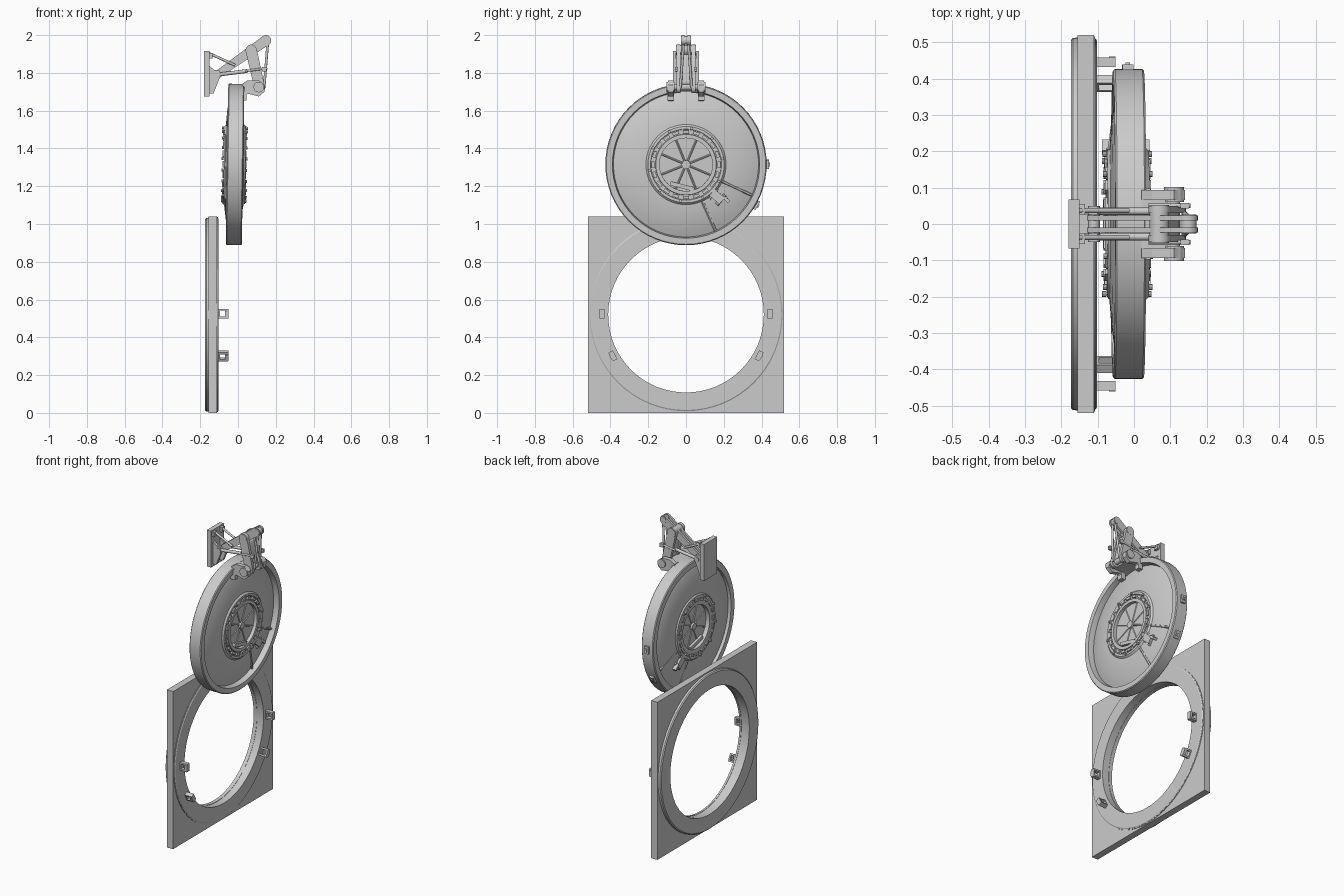
import bpy, bmesh, math
from mathutils import Matrix, Vector

if "Cube" in bpy.data.objects:
    bpy.data.objects.remove(bpy.data.objects["Cube"])

grey = bpy.data.materials.new("plain_grey")
grey.diffuse_color = (0.6, 0.6, 0.6, 1)
grey.use_nodes = True
grey.node_tree.nodes["Principled BSDF"].inputs["Base Color"].default_value = grey.diffuse_color
HZ = 1.315                                   # hatch centre height
TILT = Matrix.Translation((-0.002, 0, HZ)) @ Matrix.Rotation(math.radians(0.9), 4, 'Y')


def finish(name, bm, mat=None, smooth=True):
    bmesh.ops.recalc_face_normals(bm, faces=bm.faces)
    me = bpy.data.meshes.new(name)
    bm.to_mesh(me)
    bm.free()
    ob = bpy.data.objects.new(name, me)
    bpy.context.collection.objects.link(ob)
    me.materials.append(grey)
    if mat:
        ob.matrix_world = mat
    if smooth:
        bpy.ops.object.select_all(action='DESELECT')
        ob.select_set(True)
        bpy.context.view_layer.objects.active = ob
        bpy.ops.object.shade_smooth_by_angle(angle=math.radians(30))
    return ob


def lathe(name, profile, z=0, n=64, closed=True, mat=None):
    """Spin (x, r) points about the x axis; a third entry makes a square loop."""
    bm = bmesh.new()
    loops = []
    for p in profile:
        loop = []
        for i in range(n):
            a = 2 * math.pi * i / n
            c, s = math.cos(a), math.sin(a)
            r = p[1] / max(abs(c), abs(s)) if len(p) > 2 else p[1]
            loop.append(bm.verts.new((p[0], r * c, z + r * s)))
        loops.append(loop)
    pairs = list(zip(loops, loops[1:])) + ([(loops[-1], loops[0])] if closed else [])
    for a, b in pairs:
        for i in range(n):
            j = (i + 1) % n
            bm.faces.new((a[i], a[j], b[j], b[i]))
    if not closed:
        bm.faces.new(loops[0])
        bm.faces.new(loops[-1])
    return finish(name, bm, mat)


def box(name, centre, size, mat=None, turn=0):
    bm = bmesh.new()
    m = Matrix.Translation(centre) @ Matrix.Rotation(turn, 4, 'X') @ Matrix.Diagonal((*size, 1))
    bmesh.ops.create_cube(bm, size=1, matrix=m)
    return finish(name, bm, mat, False)


def rod(name, a, b, r, n=16, mat=None):
    a, b = Vector(a), Vector(b)
    d = b - a
    bm = bmesh.new()
    m = Matrix.Translation((a + b) / 2) @ d.to_track_quat('Z', 'Y').to_matrix().to_4x4()
    bmesh.ops.create_cone(bm, cap_ends=True, segments=n, radius1=r, radius2=r, depth=d.length, matrix=m)
    return finish(name, bm, mat)


def plate(name, pts, y, w):
    """Extrude an (x, z) outline along y."""
    bm = bmesh.new()
    f = bm.faces.new([bm.verts.new((x, y - w / 2, z)) for x, z in pts])
    ext = bmesh.ops.extrude_face_region(bm, geom=[f])
    bmesh.ops.translate(bm, vec=(0, w, 0), verts=[v for v in ext['geom'] if isinstance(v, bmesh.types.BMVert)])
    return finish(name, bm)


def link(name, a, b, ra, rb, y, w):
    """Arm with rounded ends between two pivots in the xz plane."""
    ang = math.atan2(b[1] - a[1], b[0] - a[0])
    pts = []
    for (cx, cz), r, start in ((a, ra, ang + math.pi / 2), (b, rb, ang - math.pi / 2)):
        for i in range(9):
            t = start + math.pi * i / 8
            pts.append((cx + r * math.cos(t), cz + r * math.sin(t)))
    return plate(name, pts, y, w)


def polar(r, deg, x):
    a = math.radians(deg)
    return (x, r * math.cos(a), r * math.sin(a))


# --- Square wall frame with round opening and raised rings
lathe("frame_slab", [(-0.155, 0.414), (-0.155, 0.52, 1), (-0.11, 0.52, 1), (-0.11, 0.414)], 0.52)
lathe("frame_front_ring", [(-0.115, 0.412), (-0.115, 0.511), (-0.106, 0.511), (-0.102, 0.505), (-0.102, 0.412)], 0.52)
lathe("frame_groove_lip", [(-0.112, 0.511), (-0.112, 0.516), (-0.107, 0.516), (-0.107, 0.511)], 0.52)
lathe("frame_back_ring", [(-0.15, 0.412), (-0.15, 0.514), (-0.168, 0.512), (-0.174, 0.506), (-0.174, 0.412)], 0.52)

# --- Hollow latch brackets on the frame
for s in (-1, 1):
    for y, z, tilt in ((0.445, 0.525, 0), (0.387, 0.302, -0.5)):
        m = Matrix.Translation((0, s * y, z)) @ Matrix.Rotation(s * tilt, 4, 'X')
        for dz in (-0.021, 0.021):
            box("latch_bracket_side", (-0.077, 0, dz), (0.05, 0.026, 0.01), m)
        box("latch_bracket_base", (-0.1, 0, 0), (0.008, 0.026, 0.05), m)
        box("latch_bracket_tip", (-0.056, 0, 0), (0.01, 0.026, 0.05), m)
        box("latch_hook", (-0.06, s * 0.01, 0), (0.018, 0.012, 0.03), m)

# --- Hatch: thick rim and domed shell
lathe("hatch_rim", [(-0.056, 0.386), (-0.056, 0.422), (-0.051, 0.427), (0.024, 0.427), (0.029, 0.422),
                    (0.029, 0.39), (0.0, 0.384), (-0.035, 0.384)], mat=TILT)
lathe("hatch_shell", [(-0.035, 0.388), (-0.05, 0.35), (-0.06, 0.28), (-0.066, 0.2), (-0.066, 0.14),
                      (0.032, 0.14), (0.032, 0.21), (0.026, 0.26), (0.015, 0.32), (0.002, 0.36), (-0.008, 0.388)], mat=TILT)

# --- Window: housing, glass, hub, spokes and bolts on both sides
lathe("window_housing", [(-0.073, 0.14), (-0.073, 0.2), (-0.06, 0.214), (0.028, 0.216), (0.042, 0.202),
                         (0.042, 0.188), (0.036, 0.186), (0.036, 0.162), (0.044, 0.16), (0.044, 0.14)], mat=TILT)
rod("window_glass", (-0.045, 0, 0), (0.022, 0, 0), 0.145, 48, TILT)
rod("window_hub", (-0.06, 0, 0), (0.036, 0, 0), 0.023, 24, TILT)
for side, x in ((1, 0.022), (-1, -0.045)):
    for k in range(8):
        rod("window_spoke", polar(0.02, 45 * k + 22, x), polar(0.142, 45 * k + 22, x), 0.005, 6, TILT)
    top = 0.04 if side > 0 else -0.074
    for k in range(20):
        box("window_clamp", polar(0.174, 18 * k, top), (0.012, 0.016, 0.034), TILT, math.radians(18 * k))
    for k in range(10):
        p = polar(0.195, 36 * k + 9, top)
        rod("window_bolt", p, (p[0] + side * 0.011, p[1], p[2]), 0.008, 8, TILT)
    box("window_latch_bar", (0.03 if side > 0 else -0.052, -0.02, -0.115), (0.02, 0.13, 0.022), TILT, -0.25)

    # Locking sector: two radial bars and a small mechanism
    for deg in (-25, -66):
        p, q = polar(0.21, deg, 0.031), polar(0.386, deg, 0.0)
        if side < 0:
            p, q = polar(0.21, deg, -0.064), polar(0.386, deg, -0.042)
        rod("sector_bar", p, q, 0.008, 6, TILT)
    bx = 0.025 if side > 0 else -0.06
    m = TILT @ Matrix.Translation((bx, 0.165, -0.17)) @ Matrix.Rotation(math.radians(-40), 4, 'X')
    box("lock_body", (0, 0, 0), (0.035, 0.07, 0.045), m)
    box("lock_lever", (0.008 * side, 0.045, 0.02), (0.03, 0.04, 0.016), m)
    for dy in (-0.025, 0.025):
        rod("lock_pin", (0, dy, -0.035), (0, dy, 0.035), 0.011, 10, m)

# --- Small catches on the hatch edge
for deg in (0, -30):
    box("edge_catch", polar(0.432, deg, -0.015), (0.03, 0.014, 0.05), TILT, math.radians(deg))
    box("edge_catch_pin", polar(0.44, deg, -0.015), (0.012, 0.01, 0.02), TILT, math.radians(deg))

# --- Hinge wall mount
plate("mount_plate", [(-0.18, 1.675), (-0.15, 1.675), (-0.15, 1.915), (-0.18, 1.915)], 0, 0.135)
for s in (-1, 1):
    plate("mount_cheek", [(-0.155, 1.69), (-0.13, 1.69), (-0.09, 1.79), (-0.1, 1.815),
                          (-0.125, 1.815), (-0.155, 1.84)], s * 0.035, 0.018)
    box("mount_lug", (-0.15, s * 0.04, 1.89), (0.03, 0.03, 0.03))
    # Upper damper struts and lower control rods
    rod("damper_strut", (-0.155, s * 0.037, 1.905), (-0.015, s * 0.037, 1.84), 0.007)
    rod("control_rod", (-0.11, s * 0.035, 1.79), (0.05, s * 0.035, 1.81), 0.01)
    rod("control_rod_tip", (0.04, s * 0.05, 1.81), (0.155, s * 0.05, 1.825), 0.006)
    # Main swing arms
    link("swing_arm", (-0.11, 1.79), (0.148, 1.972), 0.02, 0.028, s * 0.016, 0.014)
    link("drop_arm", (0.07, 1.92), (0.115, 1.72), 0.03, 0.028, s * 0.04, 0.02)
    rod("rear_rod", (0.158, s * 0.012, 1.965), (0.138, s * 0.03, 1.72), 0.007)
    # Hatch hinge brackets and barrels
    plate("hinge_bracket", [(0.02, 1.65), (0.05, 1.69), (0.11, 1.675), (0.14, 1.70), (0.14, 1.735),
                            (0.11, 1.76), (0.05, 1.76), (0.02, 1.74)], s * 0.08, 0.028)
    rod("hinge_barrel", (0.11, s * 0.06, 1.725), (0.11, s * 0.102, 1.725), 0.028, 20)
    box("hinge_foot", (0.03, s * 0.08, 1.69), (0.03, 0.035, 0.07))
    box("rod_clevis", (0.14, s * 0.05, 1.82), (0.024, 0.016, 0.024))
rod("mount_pivot", (-0.11, -0.05, 1.79), (-0.11, 0.05, 1.79), 0.016)
rod("elbow_pivot", (0.07, -0.052, 1.92), (0.07, 0.052, 1.92), 0.027, 24)
rod("top_pivot", (0.15, -0.026, 1.972), (0.15, 0.026, 1.972), 0.022, 20)
rod("lower_pivot", (0.11, -0.09, 1.725), (0.11, 0.09, 1.725), 0.017)
link("drop_arm_web", (0.08, 1.88), (0.105, 1.75), 0.018, 0.018, 0, 0.08)
plate("hinge_bridge", [(0.02, 1.7), (0.1, 1.7), (0.1, 1.74), (0.02, 1.74)], 0, 0.14)
